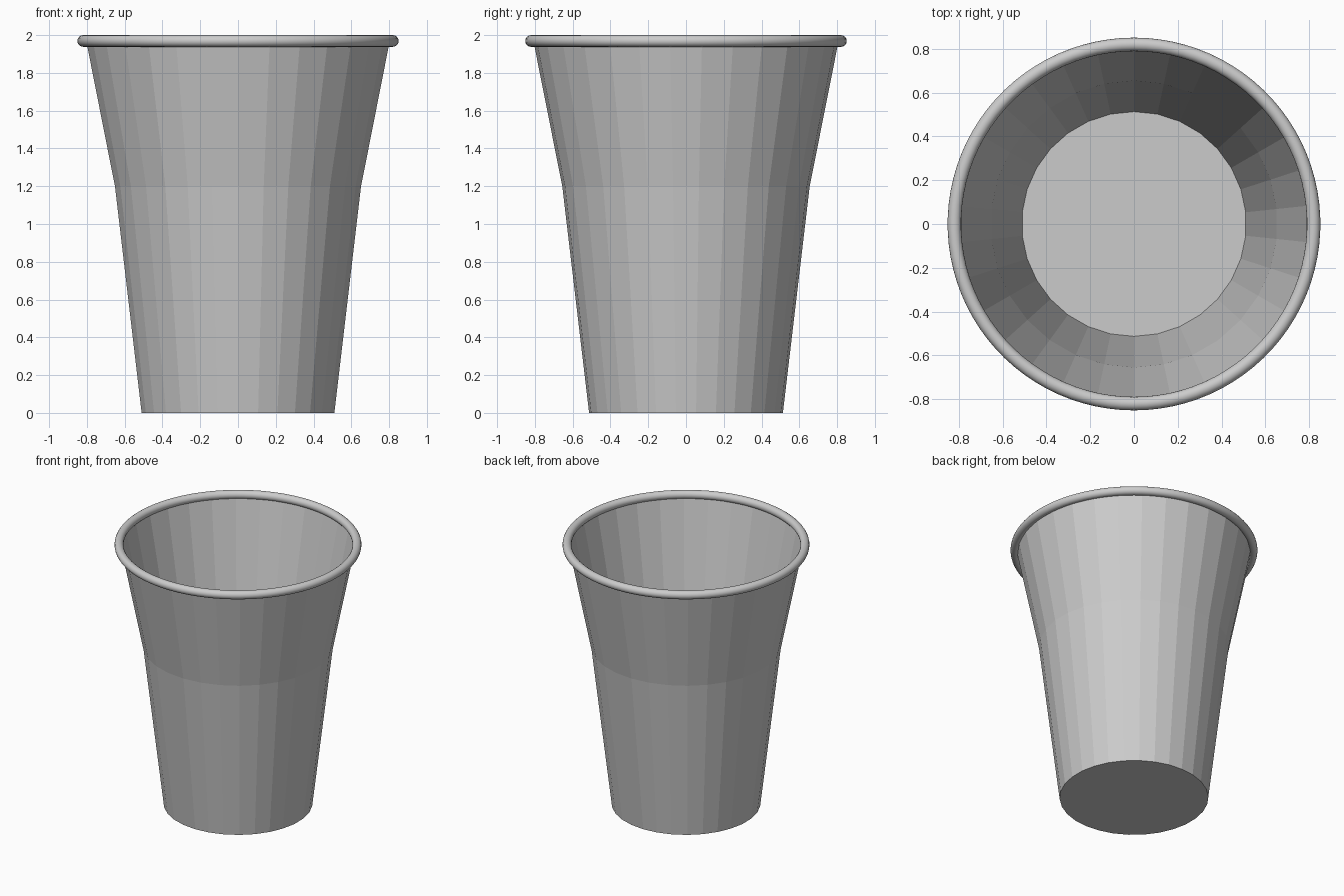
import bpy, bmesh
from math import pi, sin, cos, radians

if "Cube" in bpy.data.objects:
    bpy.data.objects.remove(bpy.data.objects["Cube"])

SIDES = 30


def make_object(name, bm):
    bmesh.ops.recalc_face_normals(bm, faces=bm.faces)
    mesh = bpy.data.meshes.new(name)
    bm.to_mesh(mesh)
    bm.free()
    obj = bpy.data.objects.new(name, mesh)
    bpy.context.collection.objects.link(obj)
    return obj


def ring(bm, r, z, n):
    return [bm.verts.new((r * sin(2 * pi * i / n), r * cos(2 * pi * i / n), z))
            for i in range(n)]


def bridge(bm, a, b):
    n = len(a)
    for i in range(n):
        bm.faces.new((a[i], a[(i + 1) % n], b[(i + 1) % n], b[i]))


# Thin faceted cup wall, flaring above z = 1.2, with a flat base
bm = bmesh.new()
rings = [ring(bm, r, z, SIDES) for r, z in [(0.513, 0), (0.655, 1.2), (0.807, 1.965)]]
for a, b in zip(rings, rings[1:]):
    bridge(bm, a, b)
bm.faces.new(rings[0])
make_object("cup_body", bm)

# Rolled round lip
bm = bmesh.new()
loops = [ring(bm, 0.82 + 0.031 * cos(2 * pi * k / 16),
              1.969 + 0.031 * sin(2 * pi * k / 16), 90) for k in range(16)]
for k in range(16):
    bridge(bm, loops[k], loops[(k + 1) % 16])
rim = make_object("rolled_rim", bm)
bpy.ops.object.select_all(action='DESELECT')
bpy.context.view_layer.objects.active = rim
rim.select_set(True)
bpy.ops.object.shade_smooth_by_angle(angle=radians(40))
